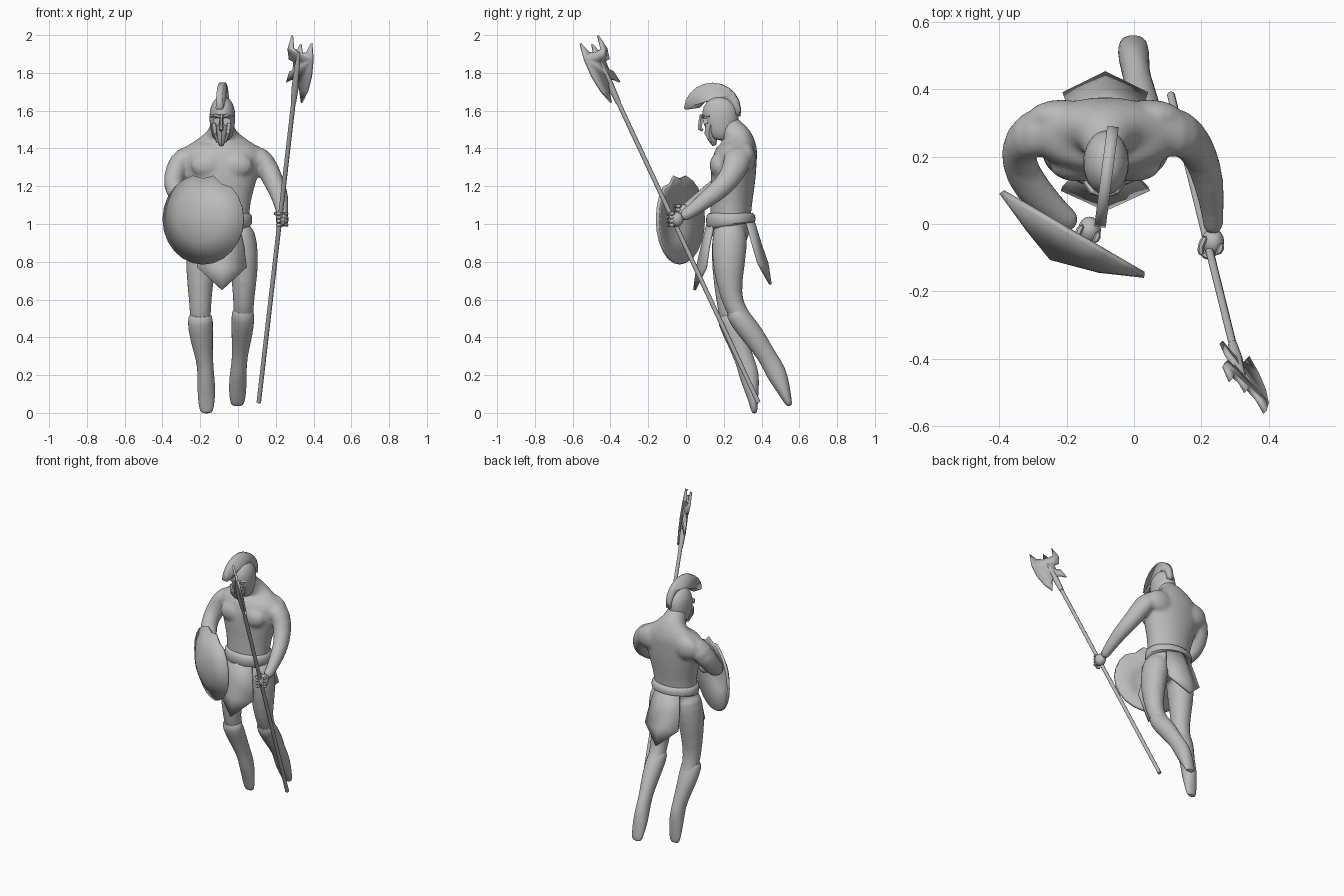
import bpy, bmesh, math
from mathutils import Vector

if "Cube" in bpy.data.objects:
    bpy.data.objects.remove(bpy.data.objects["Cube"])

grey = bpy.data.materials.new("stone_grey")
grey.use_nodes = True
GREY = (0.5, 0.5, 0.5, 1)
grey.diffuse_color = GREY
grey.node_tree.nodes["Principled BSDF"].inputs["Base Color"].default_value = GREY


def finish(name, bm, angle=40):
    bmesh.ops.recalc_face_normals(bm, faces=bm.faces)
    mesh = bpy.data.meshes.new(name)
    bm.to_mesh(mesh)
    bm.free()
    mesh.materials.append(grey)
    obj = bpy.data.objects.new(name, mesh)
    bpy.context.collection.objects.link(obj)
    select(obj)
    bpy.ops.object.shade_smooth_by_angle(angle=math.radians(angle))
    return obj


def select(*objs):
    bpy.ops.object.select_all(action='DESELECT')
    for o in objs:
        o.select_set(True)
    bpy.context.view_layer.objects.active = objs[0]


def modify(obj, kind, **settings):
    mod = obj.modifiers.new(kind.lower(), kind)
    for key, value in settings.items():
        setattr(mod, key, value)
    select(obj)
    bpy.ops.object.modifier_apply(modifier=mod.name)


def loft(name, rings, sides=12, smooth=1, angle=60):
    """Tube through rings of (x, y, z, radius across, radius along)."""
    bm = bmesh.new()
    pts = [Vector(r[:3]) for r in rings]
    loops = []
    for i, r in enumerate(rings):
        t = (pts[min(i + 1, len(pts) - 1)] - pts[max(i - 1, 0)]).normalized()
        u = (Vector((1, 0, 0)) - t * t.x).normalized()
        v = t.cross(u)
        ang = [2 * math.pi * k / sides for k in range(sides)]
        loops.append([bm.verts.new(pts[i] + u * r[3] * math.cos(a) + v * r[4] * math.sin(a)) for a in ang])
    for lo, hi in zip(loops, loops[1:]):
        for k in range(sides):
            n = (k + 1) % sides
            bm.faces.new((lo[k], lo[n], hi[n], hi[k]))
    bm.faces.new(loops[0])
    bm.faces.new(loops[-1])
    obj = finish(name, bm, angle)
    if smooth:
        modify(obj, 'SUBSURF', levels=smooth)
    return obj


def plate(name, outline, origin, across, up, thick):
    """Flat outline of (across, up) points given a thickness."""
    bm = bmesh.new()
    bm.faces.new([bm.verts.new(origin + across * a + up * b) for a, b in outline])
    obj = finish(name, bm, 30)
    modify(obj, 'SOLIDIFY', thickness=thick, offset=0)
    return obj


def ball(name, at, size):
    bm = bmesh.new()
    bmesh.ops.create_uvsphere(bm, u_segments=16, v_segments=10, radius=1)
    for v in bm.verts:
        v.co = Vector(at) + Vector([c * s for c, s in zip(v.co, size)])
    return finish(name, bm, 60)


CX = -0.085  # body centre line

# Body: torso, legs and arms blended into one skin
torso = loft("body", [
    (CX, .23, .86, .10, .07), (CX, .235, .95, .155, .11), (CX, .235, 1.06, .145, .11),
    (CX, .245, 1.16, .165, .115), (CX, .25, 1.27, .20, .125), (CX, .26, 1.37, .235, .12),
    (CX, .285, 1.42, .19, .10), (CX, .275, 1.465, .095, .08), (CX, .23, 1.50, .065, .07),
    (CX, .20, 1.56, .06, .065)], 16)
left_leg = loft("left_leg", [
    (.0, .235, 1.0, .08, .09), (.02, .23, .9, .088, .10), (.035, .225, .77, .078, .088),
    (.03, .235, .62, .06, .06), (.03, .27, .53, .055, .055), (.02, .36, .41, .05, .055),
    (.01, .45, .28, .035, .035)])
right_leg = loft("right_leg", [
    (-.17, .235, 1.0, .08, .09), (-.185, .23, .9, .09, .10), (-.2, .22, .77, .083, .088),
    (-.2, .215, .6, .062, .06), (-.2, .23, .5, .058, .055), (-.19, .28, .37, .05, .05),
    (-.17, .32, .25, .035, .035)])
left_arm = loft("left_arm", [
    (.04, .27, 1.37, .07, .09), (.12, .28, 1.36, .065, .085), (.165, .255, 1.28, .062, .068),
    (.2, .2, 1.2, .052, .058), (.225, .12, 1.14, .048, .052), (.235, .02, 1.06, .032, .034),
    (.235, -.03, 1.03, .032, .036)])
right_arm = loft("right_arm", [
    (-.2, .27, 1.37, .07, .09), (-.285, .28, 1.36, .07, .085), (-.33, .25, 1.28, .065, .07),
    (-.35, .19, 1.2, .052, .06), (-.31, .11, 1.15, .06, .052), (-.23, .03, 1.1, .045, .036),
    (-.17, -.01, 1.07, .04, .034)])
chest = [ball("chest", (CX + s * .08, .17, 1.31), (.085, .045, .065)) for s in (-1, 1)]
blades = [ball("shoulder_blade", (CX + s * .13, .32, 1.35), (.10, .05, .08)) for s in (-1, 1)]
select(torso, left_leg, right_leg, left_arm, right_arm, *chest, *blades)
bpy.ops.object.join()
modify(torso, 'REMESH', mode='VOXEL', voxel_size=.011)
modify(torso, 'SMOOTH', factor=.5, iterations=6)
select(torso)
bpy.ops.object.shade_smooth()

# Greaves with flared knee tops, running down into the feet
loft("left_greave", [
    (.025, .25, .56, .058, .05), (.027, .275, .51, .064, .062), (.022, .35, .42, .06, .064),
    (.01, .43, .3, .04, .048), (.002, .475, .22, .045, .06), (-.002, .51, .14, .05, .042),
    (-.003, .54, .06, .042, .022), (-.003, .55, .035, .03, .014)])
loft("right_greave", [
    (-.2, .21, .53, .06, .048), (-.2, .225, .49, .072, .062), (-.195, .265, .4, .064, .06),
    (-.175, .315, .27, .044, .05), (-.17, .335, .2, .046, .058), (-.167, .35, .11, .05, .036),
    (-.167, .36, .03, .042, .02), (-.167, .363, -.005, .03, .014)])

# Belt
loft("belt", [
    (CX, .24, .985, .15, .12), (CX, .237, .995, .163, .134), (CX, .237, 1.05, .163, .134),
    (CX, .237, 1.065, .145, .115)], 20)


# Loin cloths: rows of (half width, height, middle y, edge y), ending in a point
def cloth(name, rows):
    bm = bmesh.new()
    grid = [[bm.verts.new((CX + s * h, e if s else m, z)) for s in (-1, 0, 1)] for h, z, m, e in rows[:-1]]
    tip = bm.verts.new((CX, rows[-1][2], rows[-1][1]))
    for a, b in zip(grid, grid[1:]):
        for k in (0, 1):
            bm.faces.new((a[k], a[k + 1], b[k + 1], b[k]))
    for k in (0, 1):
        bm.faces.new((grid[-1][k], grid[-1][k + 1], tip))
    modify(finish(name, bm), 'SOLIDIFY', thickness=.014, offset=0)


cloth("front_cloth", [(.085, 1.02, .12, .15), (.115, .88, .085, .12), (.13, .77, .06, .105), (0, .65, .045, 0)])
cloth("back_cloth", [(.09, 1.02, .355, .32), (.115, .89, .395, .355), (.125, .79, .43, .385), (0, .68, .447, 0)])

# Helmet with carved eye and mouth openings
helmet = loft("helmet", [
    (-.085, .185, 1.44, .045, .05), (-.083, .19, 1.48, .06, .075), (-.083, .185, 1.54, .07, .098),
    (-.083, .18, 1.60, .07, .10), (-.082, .18, 1.645, .055, .078), (-.082, .18, 1.675, .025, .04)], 16)
cutters = [plate("opening_cutter", [(.008, .565), (.05, .555), (.046, .525), (.016, .525)],
                 Vector((-.088, .09, 1)), Vector((s, 0, 0)), Vector((0, 0, 1)), .05) for s in (-1, 1)]
cutters.append(plate("mouth_cutter", [(-.012, .505), (.012, .505), (.016, .44), (-.016, .44)],
                     Vector((-.088, .12, 1)), Vector((1, 0, 0)), Vector((0, 0, 1)), .05))
for c in cutters:
    modify(helmet, 'BOOLEAN', operation='DIFFERENCE', object=c, solver='EXACT')
    bpy.data.objects.remove(c)
select(helmet)
bpy.ops.object.shade_smooth_by_angle(angle=math.radians(40))
loft("nose_guard", [(-.088, .082, 1.58, .012, .01), (-.089, .076, 1.54, .008, .012),
                    (-.089, .074, 1.505, .012, .014), (-.089, .09, 1.495, .008, .008)], 6, 0, 30)
loft("beard", [(-.087, .14, 1.5, .034, .04), (-.088, .14, 1.45, .03, .026), (-.088, .15, 1.415, .01, .01)], 8, 0, 30)
for s in (-1, 1):
    loft("cheek_guard", [(-.087 + s * .04, .13, 1.53, .016, .03), (-.088 + s * .034, .12, 1.48, .014, .025),
                         (-.088 + s * .02, .135, 1.435, .008, .01)], 6, 0, 30)
    loft("brow", [(-.088 + s * .008, .088, 1.568, .008, .01), (-.088 + s * .035, .098, 1.575, .012, .01),
                  (-.088 + s * .058, .125, 1.57, .008, .008)], 6, 0, 30)

# Crest: a fan running over the helmet, slightly turned
arc = [(.14 + .15 * math.cos(a), 1.6 + .148 * math.sin(a)) for a in [math.radians(d) for d in range(-12, 176, 17)]]
inner = [(.0, 1.605), (.07, 1.615), (.1, 1.645), (.17, 1.66), (.23, 1.63), (.255, 1.585)]
plate("crest", arc + inner, Vector((-.1, 0, 0)), Vector((.13, 1, 0)), Vector((0, 0, 1)), .034)

# Shield: shallow cone with a notched rim, held slanted across the body
side = Vector((.86, -.5, 0))
out = Vector((-.5, -.86, 0))
centre = Vector((-.185, -.035, 1.025))
bm = bmesh.new()
tip = bm.verts.new(centre + out * .095 + side * -.02)
SEG = 24
rings = [[], []]
for k in range(SEG):
    a = 2 * math.pi * k / SEG + math.pi / 2
    notch = .905 if k in (0, 22) else 1
    flat = side * math.cos(a) * .25 + Vector((0, 0, math.sin(a) * .24))
    rings[0].append(bm.verts.new(centre + flat * .5 + out * .055))
    rings[1].append(bm.verts.new(centre + flat * notch))
for k in range(SEG):
    n = (k + 1) % SEG
    bm.faces.new((tip, rings[0][k], rings[0][n]))
    bm.faces.new((rings[0][k], rings[1][k], rings[1][n], rings[0][n]))
modify(finish("shield", bm, 25), 'SOLIDIFY', thickness=.018, offset=-1)

# Polearm: shaft, blade in the plane of the shaft, and socket
foot = Vector((.11, .383, .055))
up = Vector((.104, -.42, .9)).normalized()
across = Vector((.7, -.61, -.37)).normalized()


def on_shaft(length, radius):
    return (*(foot + up * length), radius, radius)


loft("shaft", [on_shaft(0, .012), on_shaft(2.02, .012)], 8, 0, 50)
loft("socket", [on_shaft(1.76, .014), on_shaft(1.86, .019), on_shaft(1.98, .016), on_shaft(2.06, .007)], 8, 0, 50)
plate("axe_blade", [
    (.06, -.04), (.09, .04), (.105, .13), (.102, .23), (.08, .317), (.055, .255), (.02, .235), (.004, .28),
    (-.015, .235), (-.045, .235), (-.064, .304), (-.08, .22), (-.062, .165), (-.03, .165), (-.026, .12),
    (-.05, .1), (-.063, .03), (-.03, .06), (.012, .07), (.035, .03)],
    Vector((.30, -.377, 1.7)), across, up, .014)

# Hands: fist and thumb, with curled fingers on the polearm and shield grip
for name, grip, turn in (("left", Vector((.226, -.065, 1.025)), 0), ("right", Vector((-.14, -.03, 1.065)), 1)):
    ball(name + "_palm", grip + Vector((.008, .012, 0)), (.034, .04, .04))
    for k in range(4):
        base = grip + Vector((0, 0, .03 - .02 * k))
        ends = [Vector((.034, .01, 0)), Vector((.03, -.024, 0)), Vector((0, -.038, 0)), Vector((-.026, -.022, 0))]
        loft(name + "_finger", [(*(base + e), .013, .013) for e in ends], 6)
    loft(name + "_thumb", [(*(grip + Vector(e)), .012, .012) for e in
                           ((-.01, .03, .03), (-.032, .0, .032), (-.024, -.032, .028))], 6)
